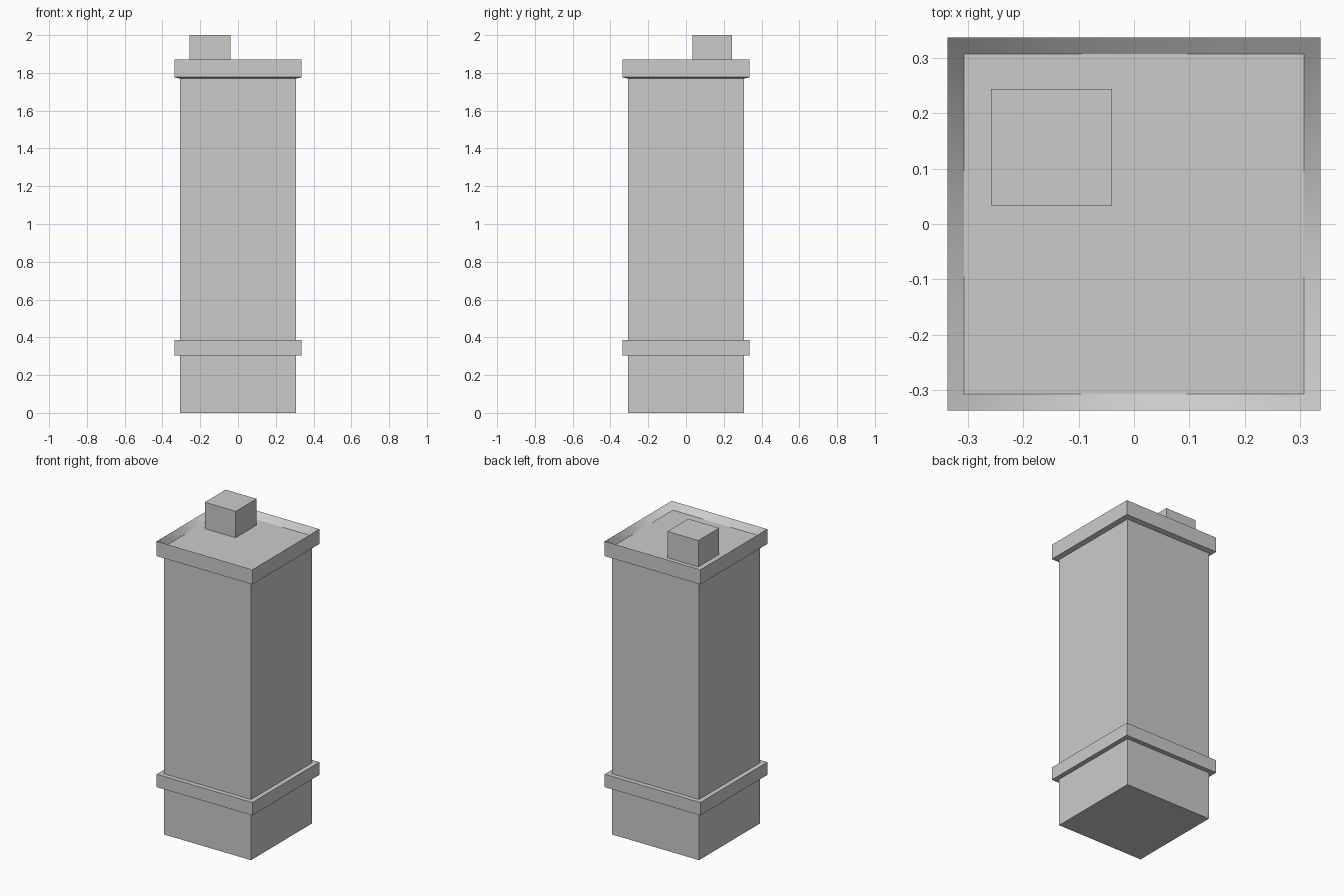
import bpy, bmesh

if "Cube" in bpy.data.objects:
    bpy.data.objects.remove(bpy.data.objects["Cube"])


def square_stack(name, profile, center=(0, 0), scale_y=1.0, cap_bottom=True, smooth_rings=()):
    """Sweep a (half width, z) profile around a square; chosen rings are smooth shaded."""
    bm = bmesh.new()
    cx, cy = center
    rings = [[bm.verts.new((cx + sx * h, cy + sy * h * scale_y, z))
              for sx, sy in ((-1, -1), (1, -1), (1, 1), (-1, 1))]
             for h, z in profile]
    for n, (low, high) in enumerate(zip(rings, rings[1:])):
        for i in range(4):
            j = (i + 1) % 4
            face = bm.faces.new((low[i], low[j], high[j], high[i]))
            face.smooth = n in smooth_rings
    # the smooth rim keeps crisp borders
    for n in smooth_rings:
        for ring in (rings[n], rings[n + 1]):
            for i in range(4):
                bm.edges.get((ring[i], ring[(i + 1) % 4])).smooth = False
    bm.faces.new(rings[-1])
    if cap_bottom:
        bm.faces.new(rings[0][::-1])
    mesh = bpy.data.meshes.new(name)
    bm.to_mesh(mesh)
    bm.free()
    obj = bpy.data.objects.new(name, mesh)
    bpy.context.collection.objects.link(obj)
    return obj


BODY, TRIM = 0.307, 0.337

# Pillar: base, projecting band, shaft, cap with a sloped rim around a sunken top
square_stack("pillar", [
    (BODY, 0.0), (BODY, 0.305),
    (TRIM, 0.305), (TRIM, 0.387), (BODY, 0.387),
    (BODY, 1.77), (TRIM, 1.777), (TRIM, 1.872),
    (BODY, 1.832),
], smooth_rings=(7,))

# Small off-centre block standing on the sunken top
square_stack("top_block", [(0.109, 1.832), (0.109, 2.0)],
             center=(-0.149, 0.139), scale_y=0.965, cap_bottom=False)
